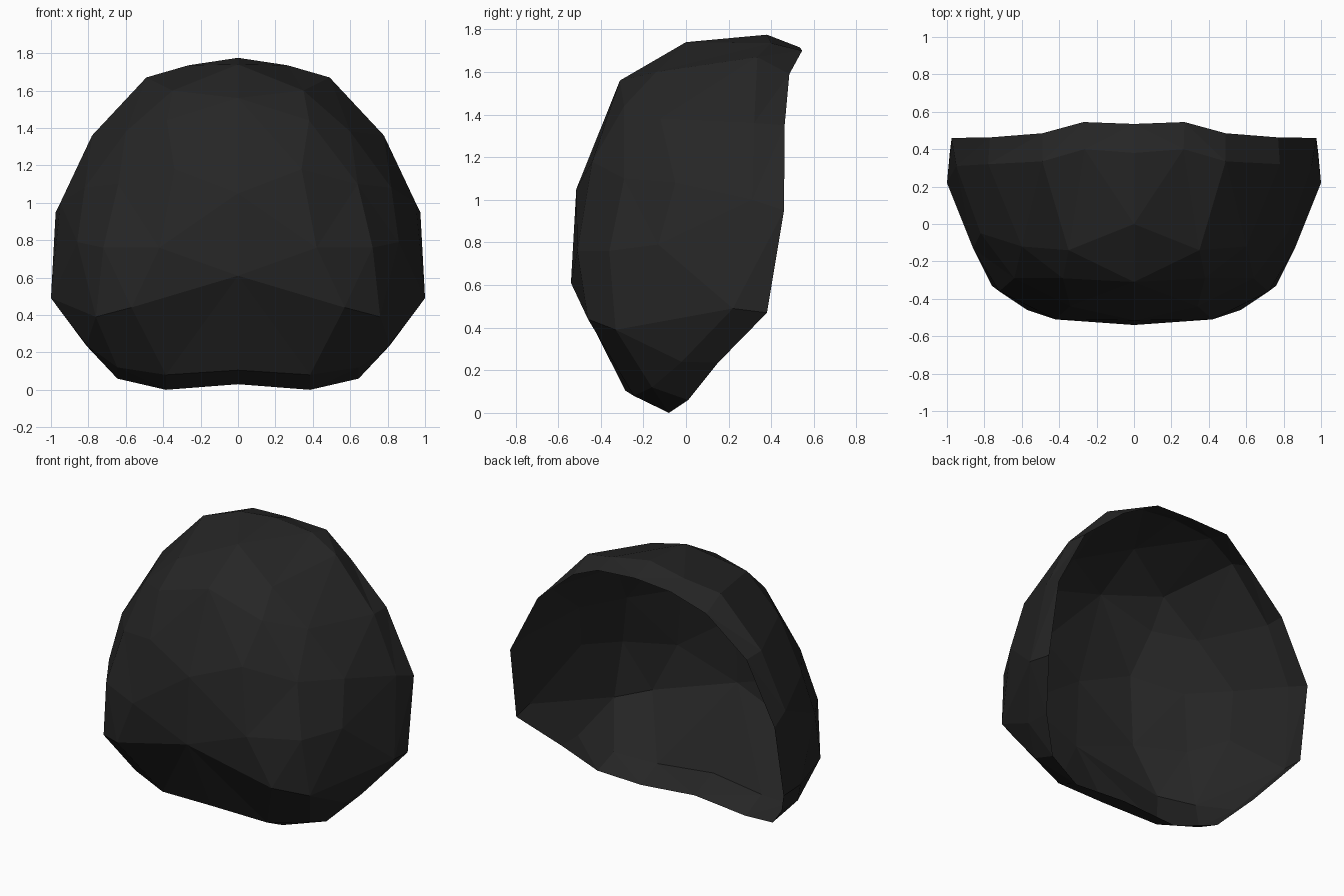
import bpy
import math
from mathutils import Vector
from mathutils.geometry import delaunay_2d_cdt

if "Cube" in bpy.data.objects:
    bpy.data.objects.remove(bpy.data.objects["Cube"])

# Right half of the open shell (x >= 0), mirrored afterwards
rim = [(0, .535, 1.715), (.27, .545, 1.70), (.49, .485, 1.59), (.77, .463, 1.35),
       (.975, .46, .95), (.985, .38, .47), (.81, .15, .235), (.645, .01, .06),
       (.385, -.08, 0), (0, -.09, .03)]
edge = [(0, .38, 1.775), (.265, .40, 1.735), (.49, .335, 1.67), (.78, .32, 1.36),
        (.95, .31, 1.0), (1.0, .22, .49), (.81, -.02, .24), (.645, -.16, .12),
        (.385, -.245, .08), (0, -.285, .105)]
centre = [(0, 0, 1.74), (0, -.31, 1.56), (0, -.515, 1.05), (0, -.54, .61)]
dome = [(.35, -.14, 1.6), (.60, -.12, 1.38), (.38, -.29, 1.44), (.34, -.44, 1.18),
        (.64, -.29, 1.1), (.82, -.05, 1.08), (.42, -.51, .76), (.72, -.36, .76),
        (.86, -.13, .79), (.57, -.46, .44), (.76, -.33, .39)]
points = [Vector(p) for p in rim + edge + centre + dome]


def unwrap(p):
    """Flatten the shell: angle away from the front axis becomes radius."""
    d = p - Vector((0, .4, .85))
    r = math.acos(-d.y / d.length)
    a = math.atan2(d.z, d.x)
    x = 0.0 if p.x == 0 else r * math.cos(a)
    return Vector((x, r * math.sin(a)))


# Fixed edges: rim, front edge of the rim band, centre line, lower crease
n = len(rim)
chains = [list(range(n)), list(range(n, 2 * n)),
          [0, n, 2 * n, 2 * n + 1, 2 * n + 2, 2 * n + 3, 2 * n - 1, n - 1],
          [2 * n + 3, 33, 34, n + 5]]
links = [(a, b) for c in chains for a, b in zip(c, c[1:])]
links += [(i, n + i) for i in range(1, n - 1)]
coords, _, faces, source, _, _ = delaunay_2d_cdt(
    [unwrap(p) for p in points], links, [], 1, 1e-5)
verts = [points[s[0]] if s else Vector((c.x, 0, c.y)) for c, s in zip(coords, source)]

mesh = bpy.data.meshes.new("curved_shell")
mesh.from_pydata(verts, [], faces)
shell = bpy.data.objects.new("curved_shell", mesh)
bpy.context.collection.objects.link(shell)

mirror = shell.modifiers.new("mirror", 'MIRROR')
mirror.use_clip = True

# Single dark colour
black = bpy.data.materials.new("soft_black")
black.diffuse_color = (.019, .019, .019, 1)
black.use_nodes = True
black.node_tree.nodes["Principled BSDF"].inputs["Base Color"].default_value = black.diffuse_color
mesh.materials.append(black)
